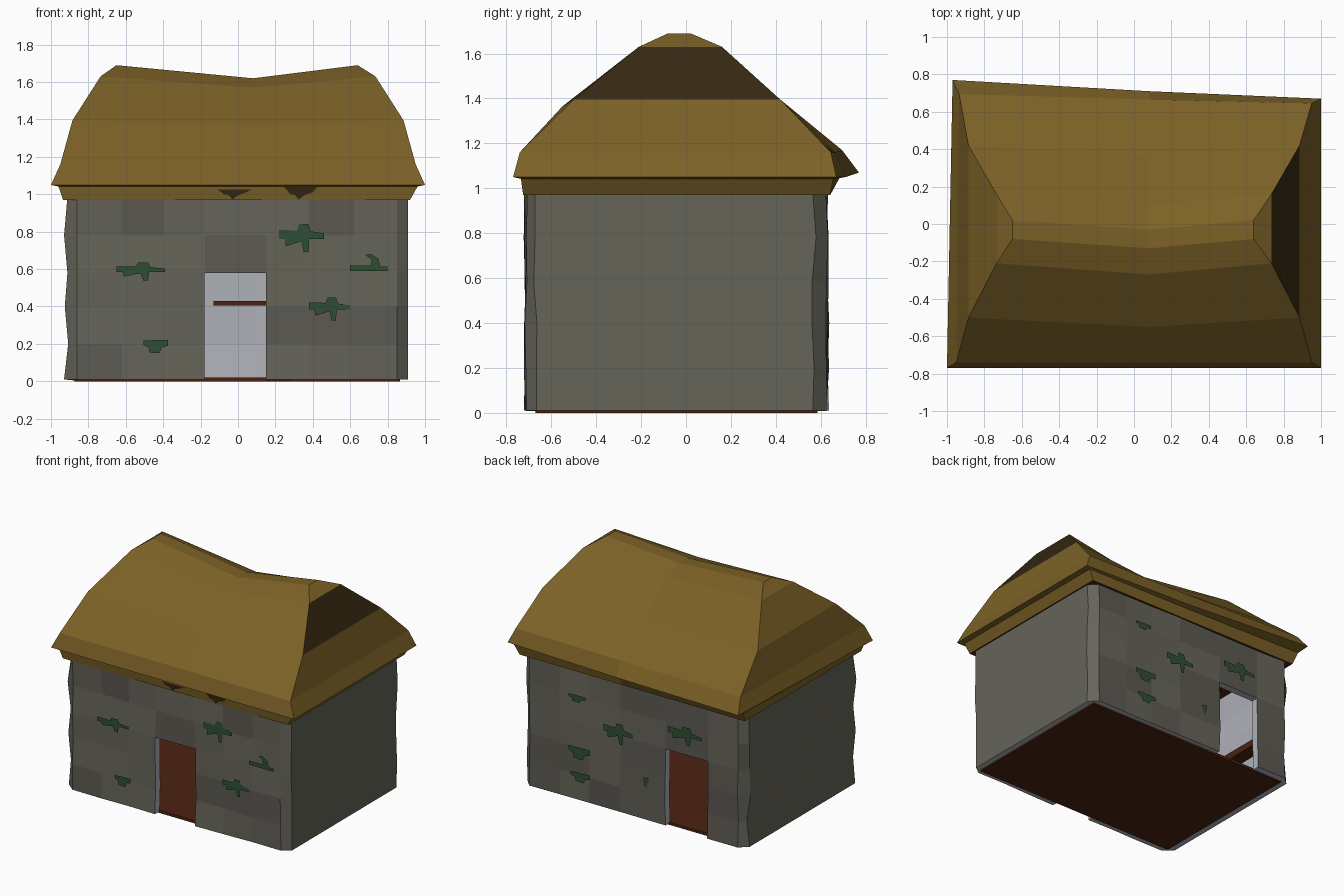
import bpy, bmesh, math, random

if "Cube" in bpy.data.objects:
    bpy.data.objects.remove(bpy.data.objects["Cube"])
random.seed(4)


def mat(name, r, g, b):
    m = bpy.data.materials.new(name)
    m.diffuse_color = (r, g, b, 1)
    m.use_nodes = True
    m.node_tree.nodes["Principled BSDF"].inputs["Base Color"].default_value = m.diffuse_color
    return m


stone = mat("stone", .132, .128, .102)
stone_dark = mat("dark stone", .110, .103, .086)
plaster = mat("plaster", .43, .445, .48)
thatch = mat("thatch", .202, .120, .020)
thatch_dark = mat("dark thatch", .036, .021, .006)
wood = mat("brown wood", .072, .016, .005)
moss = mat("moss", .028, .076, .034)


def make(name, verts, faces, mats, indices=None):
    me = bpy.data.meshes.new(name)
    me.from_pydata(verts, [], faces)
    for m in mats:
        me.materials.append(m)
    for i, k in enumerate(indices or []):
        me.polygons[i].material_index = k
    ob = bpy.data.objects.new(name, me)
    bpy.context.collection.objects.link(ob)
    return ob


def box(name, x0, x1, y0, y1, z0, z1, m):
    v = [(x, y, z) for z in (z0, z1) for x, y in ((x0, y0), (x1, y0), (x1, y1), (x0, y1))]
    f = [(3, 2, 1, 0), (4, 5, 6, 7)] + [(i, (i + 1) % 4, (i + 1) % 4 + 4, i + 4) for i in range(4)]
    return make(name, v, f, [m])


# Walls: stacked courses around a bevelled plan, door cells left open
front_x = [-.86, -.62, -.40, -.18, .15, .38, .62, .85]
back_x = [.85, .60, .36, .10, -.27, -.62, -.87]
plan = [(x, -.715) for x in front_x] + [(.91, -.67), (.91, .57)]
plan += [(x, .63) for x in back_x] + [(-.92, .57), (-.92, -.67)]
rows = [.01, .20, .40, .58, .78, .985]
n = len(plan)
left_jit = [-.01, .012, -.006, .008, -.01, .008]
verts = []
for j, z in enumerate(rows):
    for x, y in plan:
        if x > .9:
            verts.append((x, y + random.uniform(-.01, .01), z))
        elif x < -.9:
            verts.append((x + left_jit[j], y + random.uniform(-.015, .015), z))
        else:
            verts.append((x, y + random.uniform(-.008, .008), z))
faces, idx = [], []
for j in range(len(rows) - 1):
    for i in range(n):
        k = (i + 1) % n
        mid = (plan[i][0] + plan[k][0]) / 2
        is_front = plan[i][1] < -.7 and plan[k][1] < -.7
        is_back = plan[i][1] > .6 and plan[k][1] > .6
        if j < 3 and ((is_front and abs(mid + .015) < .02) or (is_back and abs(mid + .445) < .02)):
            continue
        faces.append((j * n + i, j * n + k, (j + 1) * n + k, (j + 1) * n + i))
        idx.append(1 if (is_front or is_back) and random.random() < .35 else 0)
walls = make("walls", verts, faces, [stone, stone_dark, plaster, plaster], idx)
sol = walls.modifiers.new("thickness", 'SOLIDIFY')
sol.thickness = .055
sol.offset = -1
sol.material_offset = 2
sol.material_offset_rim = 2

# Floor and indoor shelves
box("floor", -.875, .865, -.67, .585, 0, .02, wood)
box("back_shelf", -.13, .55, .42, .575, .405, .428, wood)
box("side_shelf", -.865, -.76, .10, .45, .34, .39, wood)

# Thatched hip roof: rings of six points with a sagging middle
#        xl     xr    yf     yb    z     sag   shift
rings = [(-.935, .92, -.725, .642, .970, 0, 0),
         (-.96, .96, -.735, .655, 1.042, 0, 0),
         (-1.0, 1.0, -.77, .67, 1.05, 0, 0),
         (-.95, .95, -.74, .645, 1.16, 0, 0),
         (-.885, .885, -.50, .42, 1.395, -.03, -.05),
         (-.735, .735, -.21, .16, 1.63, -.06, -.06),
         (-.65, .64, -.08, .02, 1.69, -.07, -.05)]
verts, faces, idx = [], [], []
for r, (xl, xr, yf, yb, z, sag, dy) in enumerate(rings):
    pull = [0, .03, .10, .05, 0, 0, 0][r]      # stretched back left corner
    verts += [(xl, yf, z), (.08, yf + dy, z + sag), (xr, yf, z),
              (xr, yb, z), (.08, yb + dy + pull * .4, z + sag),
              (xl + pull * .3, yb + pull, z + pull * .2)]
for r in range(len(rings) - 1):
    for i in range(6):
        k = (i + 1) % 6
        a = r * 6
        faces.append((a + i, a + k, a + 6 + k, a + 6 + i))
        idx.append(1 if (r == 4 and i == 2) else 0)
t = (len(rings) - 1) * 6
faces += [(t, t + 1, t + 4, t + 5), (t + 1, t + 2, t + 3, t + 4),
          (5, 4, 1, 0), (4, 3, 2, 1)]
idx += [0, 0, 2, 2]
make("thatched_roof", verts, faces, [thatch, thatch_dark, wood], idx)

# Dark straw patches hanging on the front eave
for x, w, top in ((-.02, .09, 1.025), (.335, .09, 1.04)):
    pts = [(-w, top), (-w * .6, 1.0), (-.03, .995), (-.01, .972), (.02, .995), (w * .7, 1.01), (w, top)]
    v = [(x + dx, -.730 - (z - .97) * .14, z) for dx, z in pts]
    make("straw_patch", v, [tuple(range(7))], [thatch_dark])

# Moss patches: thin dripping outlines on the front and back walls
drip = [(-1, .5), (-1, -.1), (-.75, -.1), (-.7, -.6), (-.3, -.4), (0, -.25), (.1, -1), (.3, -1),
        (.35, -.1), (1, -.1), (1, .25), (.4, .4), (.3, .9), (-.1, .9), (-.2, .45)]
blob = [(-1, .7), (-1, .1), (-.6, -.2), (-.5, -.9), (.3, -1), (.5, -.2), (1, .0), (1, .8)]
hook = [(-1, .0), (-1, -.5), (1, -.5), (1, -.1), (.6, -.1), (.5, .6), (.1, 1), (-.2, .95), (.15, .5), (.1, .0)]
front_moss = [(-.52, .59, .13, .05, drip), (.34, .77, .12, .08, drip), (.70, .62, .10, .06, hook),
              (.49, .39, .11, .065, drip), (-.44, .19, .065, .04, blob)]
back_moss = [(.45, .77, .07, .03, blob), (.11, .60, .12, .08, drip), (.43, .37, .09, .05, blob),
             (.42, .19, .08, .04, blob), (-.12, .30, .02, .04, blob), (-.44, .73, .14, .07, drip)]
for side, patches, y in ((1, front_moss, -.727), (-1, back_moss, .642)):
    for x, z, w, h, shape in patches:
        v = [(x + side * w * a, y, z + h * b) for a, b in shape]
        make("moss_patch", v, [tuple(range(len(v)))], [moss])
